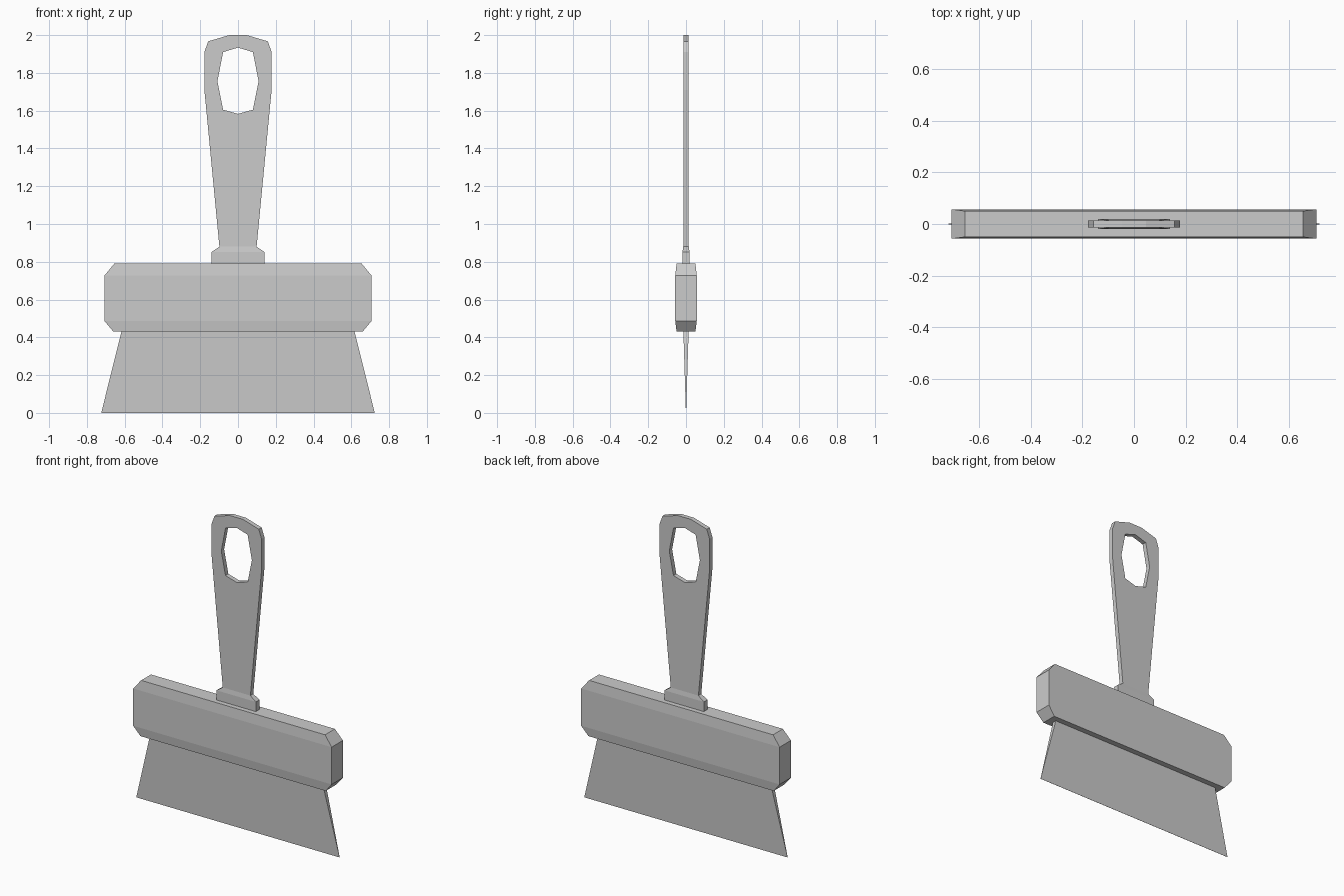
import bpy, bmesh

if "Cube" in bpy.data.objects:
    bpy.data.objects.remove(bpy.data.objects["Cube"])


def finish(name, bm):
    bmesh.ops.recalc_face_normals(bm, faces=bm.faces[:])
    mesh = bpy.data.meshes.new(name)
    bm.to_mesh(mesh)
    bm.free()
    obj = bpy.data.objects.new(name, mesh)
    bpy.context.collection.objects.link(obj)
    return obj


def loft(name, sections):
    """Stack rectangles given as (z, half width, half depth)."""
    bm = bmesh.new()
    rings = [[bm.verts.new((sx * hx, sy * hy, z))
              for sx, sy in ((-1, -1), (1, -1), (1, 1), (-1, 1))]
             for z, hx, hy in sections]
    for a, b in zip(rings, rings[1:]):
        for i in range(4):
            j = (i + 1) % 4
            bm.faces.new((a[i], a[j], b[j], b[i]))
    bm.faces.new(rings[0][::-1])
    bm.faces.new(rings[-1])
    return finish(name, bm)


def mirrored(half):
    """Close a right-hand half profile into a full symmetric loop."""
    return half + [(-x, z) for x, z in reversed(half) if x > 0]


def plate(name, loops, half_depth):
    """Flat plate from an outer loop and hole loops."""
    bm = bmesh.new()
    edges = []
    for loop in loops:
        vs = [bm.verts.new((x, -half_depth, z)) for x, z in loop]
        edges += [bm.edges.new((vs[i - 1], vs[i])) for i in range(len(vs))]
    bmesh.ops.triangle_fill(bm, edges=edges, use_beauty=True)
    res = bmesh.ops.extrude_face_region(bm, geom=bm.faces[:], use_keep_orig=True)
    moved = [v for v in res["geom"] if isinstance(v, bmesh.types.BMVert)]
    bmesh.ops.translate(bm, verts=moved, vec=(0, 2 * half_depth, 0))
    return finish(name, bm)


# Wedge-shaped blade, sharp at the bottom
loft("blade", [(0, 0.724, 0.0005), (0.435, 0.616, 0.014)])

# Chamfered clamp bar holding the blade
loft("clamp_bar", [(0.43, 0.66, 0.05), (0.487, 0.707, 0.057),
                   (0.727, 0.707, 0.057), (0.79, 0.655, 0.05)])

# Collar between bar and handle
loft("collar", [(0.785, 0.14, 0.019), (0.852, 0.14, 0.019), (0.88, 0.098, 0.0145)])

# Tapered handle with a hanging hole
outline = mirrored([(0.098, 0.875), (0.178, 1.71), (0.178, 1.91),
                    (0.158, 1.967), (0.046, 2.0)])
hole = mirrored([(0, 1.583), (0.079, 1.605), (0.109, 1.755),
                 (0.079, 1.91), (0, 1.934)])
plate("handle", [outline, hole], 0.0145)
